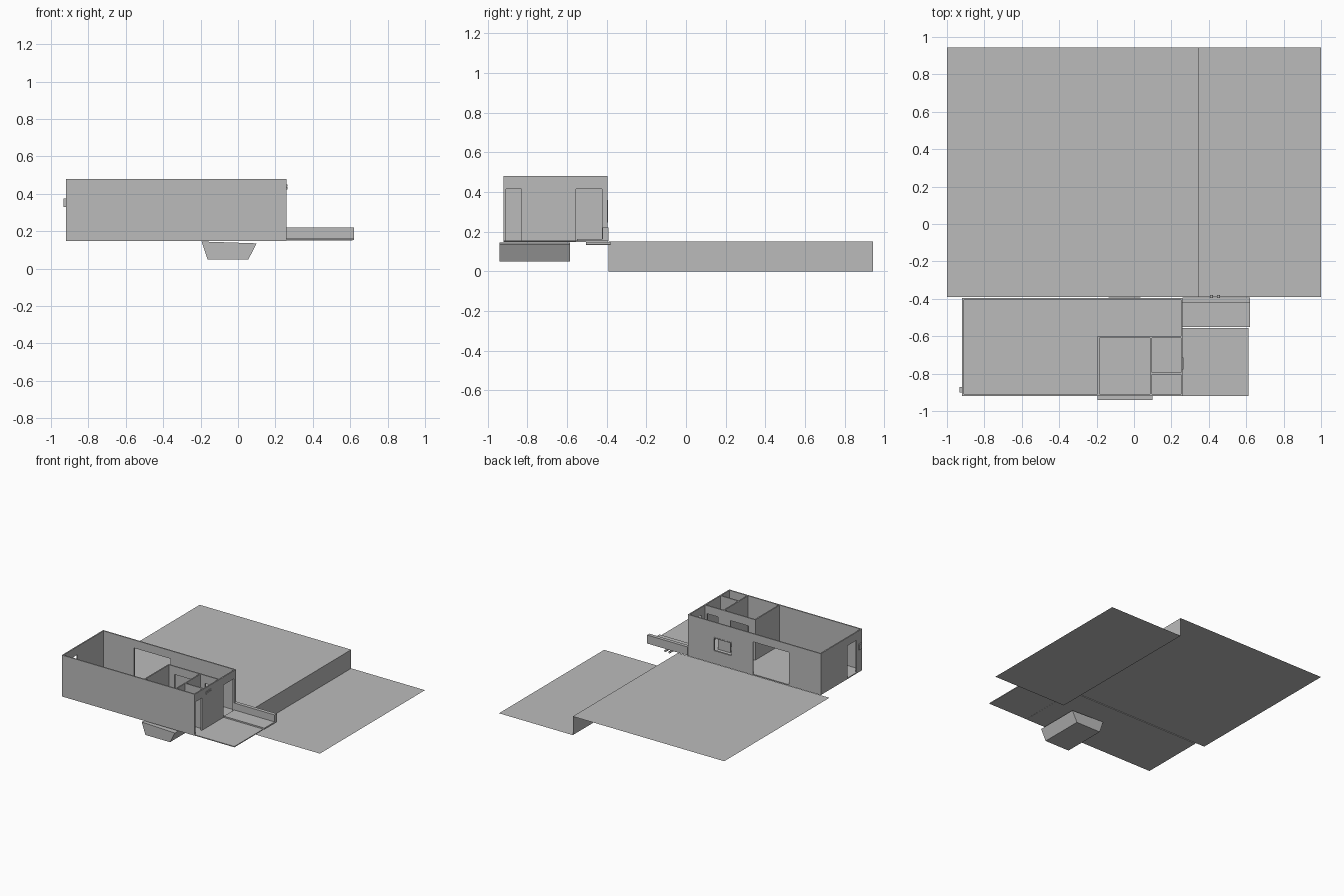
import bpy, bmesh

cube = bpy.data.objects.get("Cube")
if cube:
    bpy.data.objects.remove(cube, do_unlink=True)

GREY = (0.5, 0.5, 0.5, 1)
mat = bpy.data.materials.new("plain_grey")
mat.use_nodes = True
mat.diffuse_color = GREY
bsdf = next(n for n in mat.node_tree.nodes if n.type == 'BSDF_PRINCIPLED')
bsdf.inputs["Base Color"].default_value = GREY

T = 0.01                      # wall thickness
FLOOR, TOP = 0.152, 0.48      # wall bottom and top
HEAD = 0.415                  # door head height


def finish(name, bm):
    bmesh.ops.remove_doubles(bm, verts=bm.verts, dist=0.0001)
    bmesh.ops.recalc_face_normals(bm, faces=bm.faces)
    mesh = bpy.data.meshes.new(name)
    bm.to_mesh(mesh)
    bm.free()
    mesh.materials.append(mat)
    obj = bpy.data.objects.new(name, mesh)
    bpy.context.collection.objects.link(obj)
    return obj


def box(name, x, y, z):
    bm = bmesh.new()
    bmesh.ops.create_cube(bm, size=1)
    for v in bm.verts:
        v.co = [lo + (c + 0.5) * (hi - lo) for c, (lo, hi) in zip(v.co, (x, y, z))]
    return finish(name, bm)


def prism(name, profile, y0, y1, sheet=False):
    """Extrude an x-z profile along y, open as a sheet or closed as a solid."""
    bm = bmesh.new()
    near = [bm.verts.new((x, y0, z)) for x, z in profile]
    far = [bm.verts.new((x, y1, z)) for x, z in profile]
    n = len(profile)
    for i in range(n - 1 if sheet else n):
        j = (i + 1) % n
        bm.faces.new((near[i], near[j], far[j], far[i]))
    if not sheet:
        bm.faces.new(near)
        bm.faces.new(far)
    return finish(name, bm)


def wall(name, axis, pos, a, b, openings=()):
    """Wall running along an axis; openings are (start, end, bottom, top)."""
    us = sorted({a, b, *(u for o in openings for u in o[:2])})
    zs = sorted({FLOOR, TOP, *(z for o in openings for z in o[2:])})
    bm = bmesh.new()
    for u0, u1 in zip(us, us[1:]):
        for z0, z1 in zip(zs, zs[1:]):
            u, z = (u0 + u1) / 2, (z0 + z1) / 2
            if any(o[0] < u < o[1] and o[2] < z < o[3] for o in openings):
                continue
            corners = ((u0, z0), (u1, z0), (u1, z1), (u0, z1))
            bm.faces.new([bm.verts.new((c, pos, h) if axis == 'x' else (pos, c, h))
                          for c, h in corners])
    obj = finish(name, bm)
    solid = obj.modifiers.new("thickness", 'SOLIDIFY')
    solid.thickness = T
    solid.offset = 0
    return obj


# Stepped ground: high terrace, riser and low yard as one open sheet
prism("ground", [(-1, 0.15), (0.345, 0.15), (0.345, 0), (1, 0)], -0.39, 0.943, sheet=True)

# House shell
X0, X1, Y0, Y1 = -0.92, 0.26, -0.92, -0.395
h = T / 2
box("house_floor", (X0, X1), (Y0, Y1), (0.148, 0.156))
wall("front_wall", 'x', Y0 + h, X0, X1)
wall("back_wall", 'x', Y1 - h, X0, X1,
     [(-0.64, -0.317, FLOOR, HEAD), (-0.136, 0.035, 0.245, 0.36)])
wall("right_wall", 'y', X0 + h, Y0 + T, Y1 - T, [(-0.85, -0.735, FLOOR, HEAD)])
wall("left_wall", 'y', X1 - h, Y0 + T, Y1 - T,
     [(-0.909, -0.83, FLOOR, HEAD), (-0.555, -0.424, FLOOR, HEAD)])

# Inner partitions
wall("room_back_partition", 'x', -0.605, -0.195, X1 - T,
     [(-0.136, 0.026, FLOOR, HEAD), (0.134, 0.233, FLOOR, HEAD)])
wall("room_side_partition", 'y', -0.19, Y0 + T, -0.61)
wall("room_middle_partition", 'y', 0.09, Y0 + T, -0.61)
wall("small_room_partition", 'x', -0.8, 0.095, X1 - T)

# Back window frame
for side, x in (("right", -0.136), ("left", 0.027)):
    box(f"window_jamb_{side}", (x, x + 0.008), (Y1 - 0.012, Y1 + 0.002), (0.245, 0.36))
for side, z in (("sill", 0.245), ("head", 0.352)):
    box(f"window_{side}", (-0.128, 0.027), (Y1 - 0.012, Y1 + 0.002), (z, z + 0.008))

# Wall fittings
box("wall_lamp", (-0.932, X0), (-0.9, -0.872), (0.33, 0.375))
for i in range(2):
    z = 0.424 + i * 0.014
    box(f"wall_vent_{i}", (X1, X1 + 0.004), (-0.778, -0.714), (z, z + 0.011))

# Side deck, raised walkway and parapet
box("deck", (X1, 0.612), (Y0, -0.555), (0.149, 0.156))
box("walkway", (X1, 0.62), (-0.55, -0.42), (0.152, 0.164))
box("parapet", (X1, 0.62), (-0.42, -0.392), (0.152, 0.22))

# Drain pipes under the walkway
for i, x in enumerate((0.414, 0.452)):
    bm = bmesh.new()
    bmesh.ops.create_cone(bm, segments=16, radius1=0.008, radius2=0.008, depth=0.125)
    for v in bm.verts:
        v.co = (x + v.co.x, -0.443 + v.co.z, 0.14 + v.co.y)
    finish(f"drain_pipe_{i}", bm)

# Tapered pit hanging beneath the house
prism("under_floor_pit", [(-0.195, 0.145), (-0.163, 0.05), (0.056, 0.05), (0.099, 0.135)],
      -0.942, -0.585)
